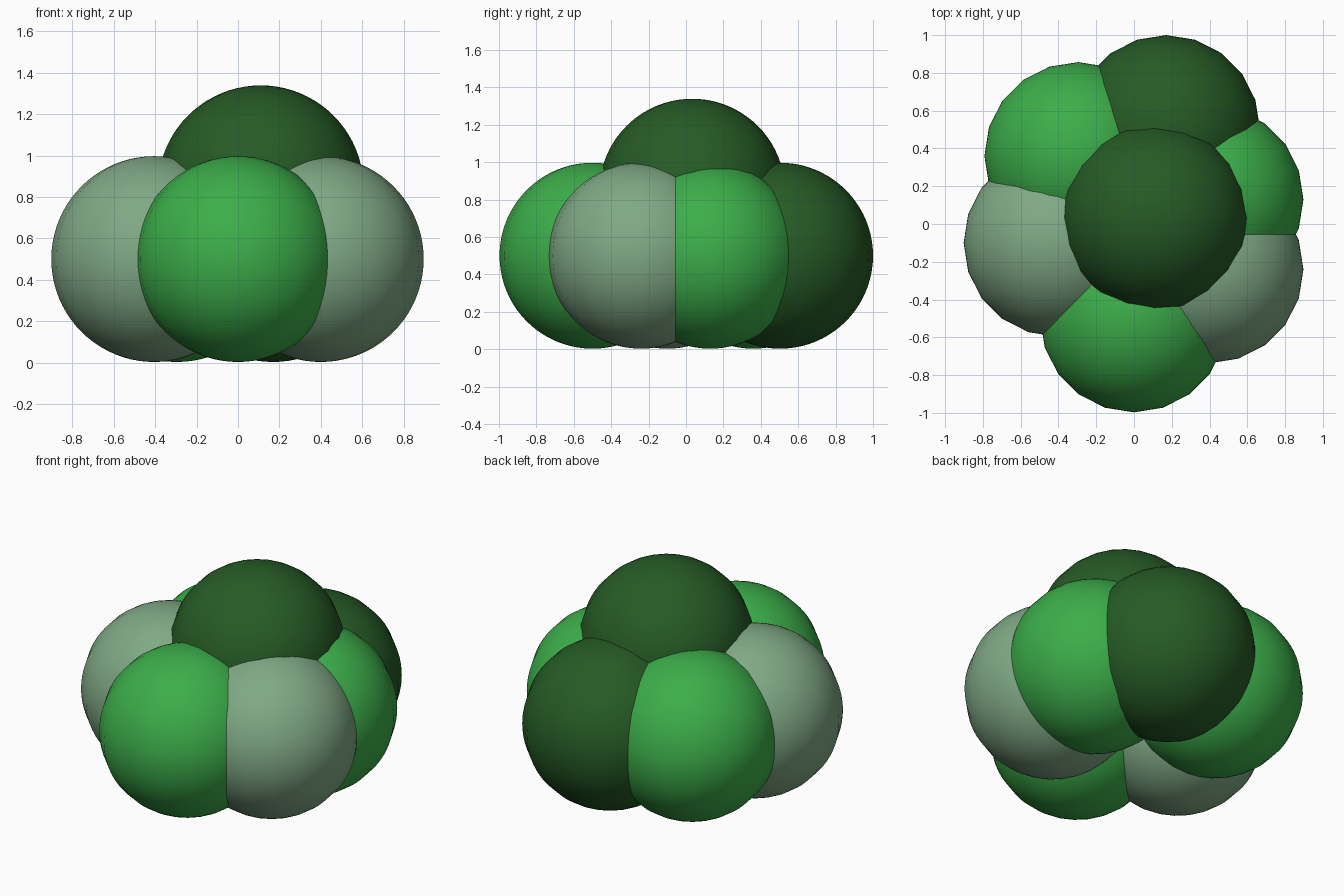
import bpy

cube = bpy.data.objects.get("Cube")
if cube:
    bpy.data.objects.remove(cube, do_unlink=True)

RADIUS = 0.497


def make_material(name, rgb):
    mat = bpy.data.materials.new(name)
    mat.use_nodes = True
    color = (*rgb, 1.0)
    mat.diffuse_color = color
    mat.node_tree.nodes["Principled BSDF"].inputs["Base Color"].default_value = color
    return mat


bright = make_material("bright_green", (0.045, 0.42, 0.068))
dark = make_material("dark_green", (0.019, 0.105, 0.019))
sage = make_material("sage_green", (0.215, 0.395, 0.235))


def leaf_ball(name, x, y, z, mat):
    """One smooth foliage ball with an upright pole."""
    bpy.ops.mesh.primitive_uv_sphere_add(
        segments=20, ring_count=40, radius=RADIUS, location=(x, y, z))
    ball = bpy.context.object
    ball.name = name
    ball.data.name = name
    ball.data.materials.append(mat)
    bpy.ops.object.shade_smooth()


# Ring of foliage balls resting on the ground
LOW = 0.5
leaf_ball("front_leaf_ball", 0.0, -0.5, LOW, bright)
leaf_ball("front_left_leaf_ball", 0.4, -0.24, LOW, sage)
leaf_ball("back_left_leaf_ball", 0.4, 0.13, LOW, bright)
leaf_ball("back_leaf_ball", 0.17, 0.503, LOW, dark)
leaf_ball("back_right_leaf_ball", -0.295, 0.36, LOW, bright)
leaf_ball("front_right_leaf_ball", -0.405, -0.1, LOW, sage)

# Crown ball on top
leaf_ball("top_leaf_ball", 0.11, 0.033, 0.842, dark)
